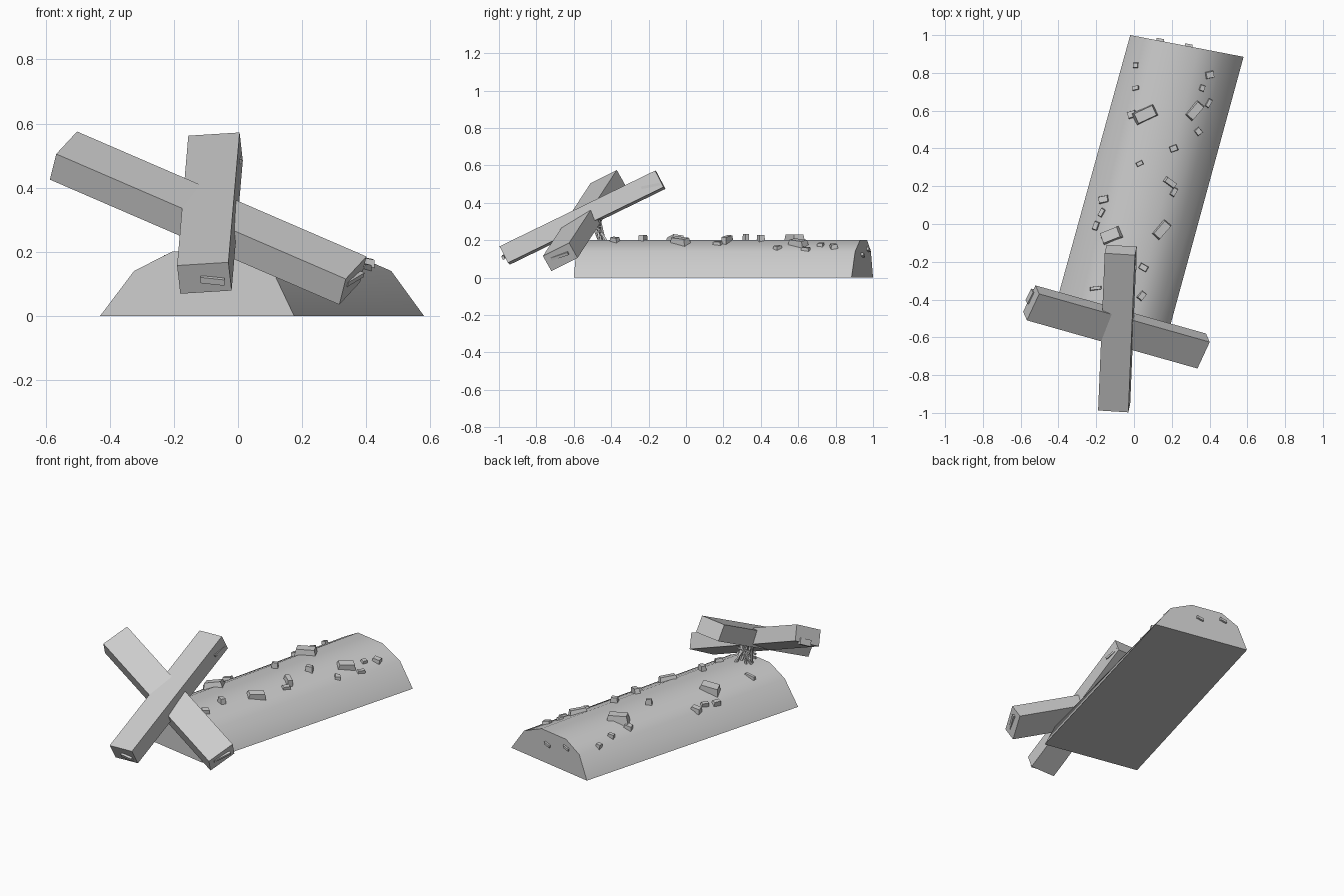
import bpy, bmesh, random
from math import radians, cos, sin
from mathutils import Vector, Matrix
from mathutils.bvhtree import BVHTree

if "Cube" in bpy.data.objects:
    bpy.data.objects.remove(bpy.data.objects["Cube"])

random.seed(4)


def finish(bm, name):
    bmesh.ops.recalc_face_normals(bm, faces=bm.faces)
    me = bpy.data.meshes.new(name)
    bm.to_mesh(me)
    bm.free()
    ob = bpy.data.objects.new(name, me)
    bpy.context.collection.objects.link(ob)
    return ob


def add_box(bm, origin, a, b, c, taper=1.0):
    """Box from one corner and three edge vectors; the +c end may taper."""
    o, a, b, c = map(Vector, (origin, a, b, c))
    mid = o + a / 2 + b / 2
    base = [o, o + a, o + a + b, o + b]
    top = [mid + (p - mid) * taper + c for p in base]
    lo = [bm.verts.new(p) for p in base]
    hi = [bm.verts.new(p) for p in top]
    bm.faces.new(lo)
    bm.faces.new(hi[::-1])
    for i in range(4):
        j = (i + 1) % 4
        bm.faces.new((lo[i], hi[i], hi[j], lo[j]))


def centred_box(bm, centre, a, b, c, taper=1.0):
    a, b, c = map(Vector, (a, b, c))
    add_box(bm, Vector(centre) - (a + b + c) / 2, a, b, c, taper)


# earth mound: two end profiles joined by long faces
heights = (0, .14, .20, .20, .14, 0)


def end_profile(bm, left, right, us):
    l, r = Vector(left), Vector(right)
    return [bm.verts.new(l.lerp(r, u) + Vector((0, 0, z))) for u, z in zip(us, heights)]


bm = bmesh.new()
front = end_profile(bm, (-.43, -.485, 0), (.175, -.6, 0), (0, .175, .37, .69, .89, 1))
back = end_profile(bm, (-.02, 1, 0), (.58, .885, 0), (0, .10, .275, .60, .83, 1))
for i in range(6):
    j = (i + 1) % 6
    bm.faces.new((front[i], front[j], back[j], back[i]))
bm.faces.new(front)
bm.faces.new(back)
bmesh.ops.recalc_face_normals(bm, faces=bm.faces)
surface = BVHTree.FromBMesh(bm)
mound = finish(bm, "earth_mound")
bpy.context.view_layer.objects.active = mound
mound.select_set(True)
bpy.ops.object.shade_smooth_by_angle(angle=radians(58))

# clods half sunk in the mound: x, y, length, width, height, heading
clods = [
    (.06, .58, .13, .07, .055, 25), (.32, .60, .11, .055, .045, 48),
    (-.12, -.06, .12, .07, .055, 20), (.145, -.03, .11, .055, .045, 48),
    (.21, .40, .045, .035, .05, 20), (.19, .22, .075, .035, .05, -35),
    (.40, .79, .05, .04, .03, 10), (.395, .64, .05, .025, .02, 60),
    (.34, .49, .04, .035, .02, -50), (.03, .32, .04, .025, .06, 25),
    (.01, .84, .03, .03, .03, 0), (.01, .72, .04, .025, .03, 10),
    (-.01, .58, .05, .04, .03, 15), (-.16, .13, .06, .04, .03, 10),
    (-.17, .06, .05, .025, .03, 60), (-.20, -.01, .05, .03, .03, 70),
    (.21, .17, .05, .03, .02, 60), (.05, -.23, .05, .035, .05, -30),
    (.04, -.38, .05, .035, .03, 50), (.36, .72, .035, .03, .02, 70),
    (-.20, -.34, .07, .02, .02, 5),
]
bm = bmesh.new()
for x, y, l, w, h, deg in clods:
    hit, n, _, _ = surface.ray_cast(Vector((x, y, 1)), Vector((0, 0, -1)))
    n = (n + Vector((0, 0, 1))).normalized()
    a = Vector((cos(radians(deg)), sin(radians(deg)), 0))
    a = (a - n * a.dot(n)).normalized()
    centred_box(bm, hit + n * .004, a * l, n.cross(a) * w, n * h, .8)
# chips on the back end
for x, y, z in ((.14, .972, .15), (.29, .943, .12)):
    centred_box(bm, (x, y, z), (.04, -.008, .012), (0, .02, 0), (0, 0, .015))
finish(bm, "earth_clods")

# leaning cross beams
bm = bmesh.new()
add_box(bm, (-.19, -.987, .157), (.16, -.01, .01), (.035, .832, .405), (.01, .045, -.088))
finish(bm, "upright_beam")
bm = bmesh.new()
add_box(bm, (-.567, -.51, .505), (.903, -.255, -.39), (.065, .14, .07), (-.02, .045, -.08))
finish(bm, "cross_beam")

# splinters on the beam ends and faces
bm = bmesh.new()
centred_box(bm, (-.08, -.975, .11), (.075, -.004, -.008), (0, .012, .006), (0, .008, -.018))
centred_box(bm, (.362, -.675, .115), (.05, .09, .03), (.012, -.003, -.005), (-.004, .006, -.014))
centred_box(bm, (-.545, -.385, .47), (.03, .06, .03), (.02, -.005, -.008), (-.01, .02, -.03))
centred_box(bm, (-.115, -.35, .465), (.035, 0, .004), (0, .035, .017), (0, -.004, .01))
centred_box(bm, (.008, -.19, .49), (.01, 0, 0), (0, .10, .02), (0, .006, -.014))
finish(bm, "splinters")

# thin broken sticks and roots between mound and cross
bm = bmesh.new()
for i in range(9):
    foot = Vector((random.uniform(-.15, -.03), random.uniform(-.47, -.41), .19))
    tip = Vector((random.uniform(-.16, -.02), random.uniform(-.52, -.45), .31))
    centred_box(bm, (foot + tip) / 2, (.010, 0, 0), (0, .010, 0), tip - foot)
for z in (.24, .265):
    centred_box(bm, (-.09, -.465, z), (.12, .01, .015), (0, .01, 0), (0, 0, .01))
finish(bm, "broken_sticks")
